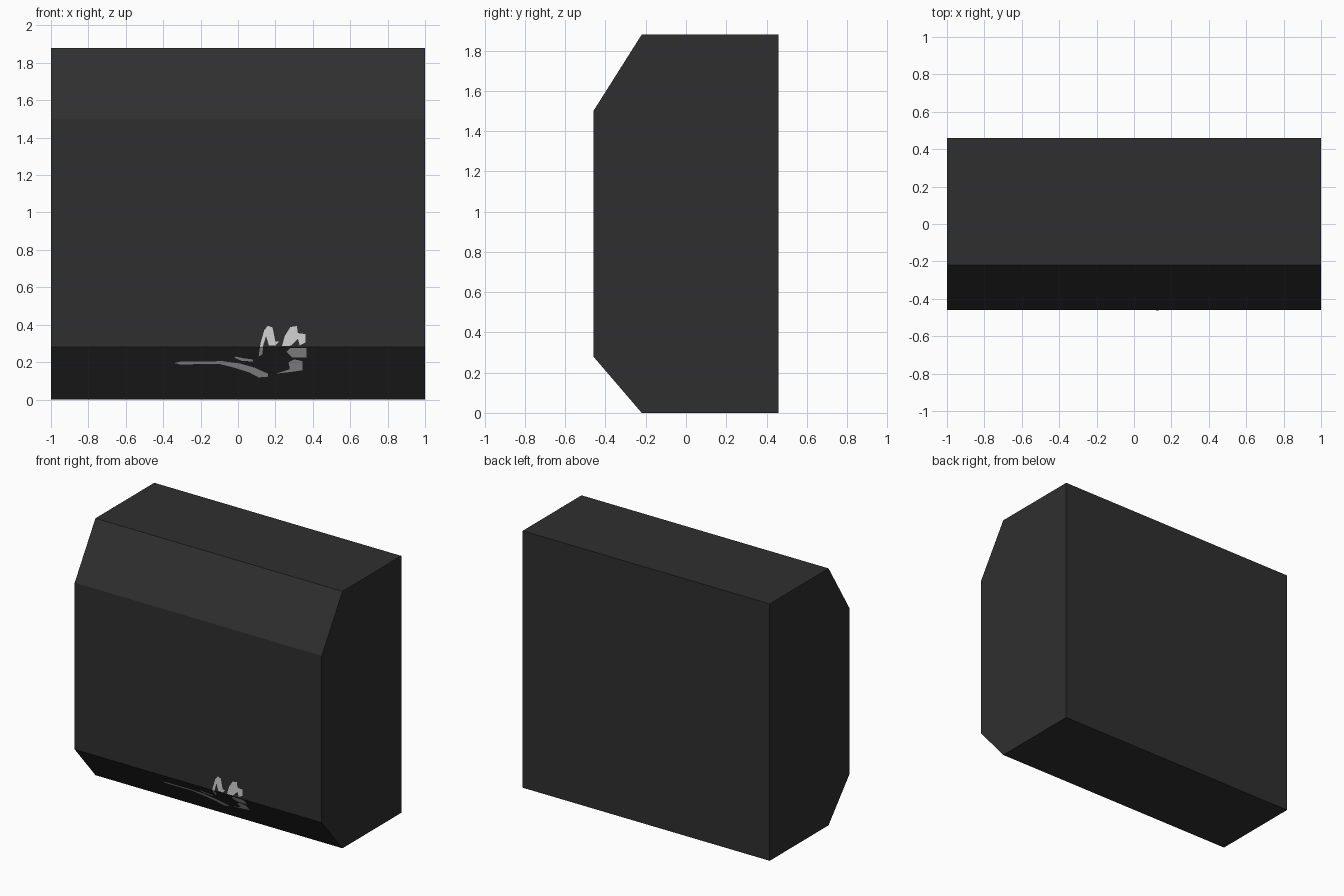
import bpy, bmesh

if "Cube" in bpy.data.objects:
    bpy.data.objects.remove(bpy.data.objects["Cube"])


def material(name, rgb):
    m = bpy.data.materials.new(name)
    m.diffuse_color = (*rgb, 1)
    m.use_nodes = True
    m.node_tree.nodes["Principled BSDF"].inputs["Base Color"].default_value = m.diffuse_color
    return m


def finish(bm, name, mat):
    mesh = bpy.data.meshes.new(name)
    bm.to_mesh(mesh)
    bm.free()
    mesh.materials.append(mat)
    obj = bpy.data.objects.new(name, mesh)
    bpy.context.collection.objects.link(obj)
    return obj


charcoal = material("charcoal", (0.028, 0.028, 0.028))
pale_grey = material("pale_grey", (0.65, 0.65, 0.65))

FRONT, FOLD, CUT = -0.46, 0.28, 0.24

# Body: side profile (y, z) with two sloped front edges, extruded along x
profile = [(-0.22, 0), (FRONT, FOLD), (FRONT, 1.50), (-0.22, 1.88), (0.46, 1.88), (0.46, 0)]
bm = bmesh.new()
side = bm.faces.new([bm.verts.new((-1, y, z)) for y, z in profile])
ext = bmesh.ops.extrude_face_region(bm, geom=[side])
bmesh.ops.translate(bm, vec=(2, 0, 0),
                    verts=[v for v in ext["geom"] if isinstance(v, bmesh.types.BMVert)])
bmesh.ops.recalc_face_normals(bm, faces=bm.faces)
finish(bm, "body", charcoal)


def paint_patch(name, outline):
    """Thin paint patch outlined in (x, z), folded over the lower front edge."""
    bm = bmesh.new()
    face = bm.faces.new([bm.verts.new((x, 0, z)) for x, z in outline])
    bmesh.ops.triangulate(bm, faces=[face])
    bmesh.ops.bisect_plane(bm, geom=bm.verts[:] + bm.edges[:] + bm.faces[:],
                           plane_co=(0, 0, FOLD), plane_no=(0, 0, 1))
    for v in bm.verts:
        v.co.y = FRONT - 0.003 + max(0, FOLD - v.co.z) * CUT / FOLD
    bm.normal_update()
    for f in bm.faces:
        if f.normal.y > 0:
            f.normal_flip()
    finish(bm, name, pale_grey)


# Irregular paint splashes on the lower front
paint_patch("long_streak", [
    (-0.34, 0.195), (-0.31, 0.188), (-0.10, 0.190), (-0.02, 0.170), (0.06, 0.145),
    (0.11, 0.118), (0.16, 0.122), (0.16, 0.138), (0.09, 0.170), (0.01, 0.193),
    (-0.08, 0.205), (-0.31, 0.203)])
paint_patch("small_streak", [
    (-0.02, 0.223), (0.02, 0.207), (0.08, 0.203), (0.08, 0.214), (0.02, 0.222), (-0.01, 0.230)])
paint_patch("arched_splash", [
    (0.11, 0.23), (0.13, 0.24), (0.135, 0.29), (0.15, 0.34), (0.165, 0.36), (0.165, 0.29),
    (0.20, 0.288), (0.22, 0.31), (0.20, 0.31), (0.182, 0.33), (0.185, 0.385),
    (0.16, 0.395), (0.14, 0.37), (0.12, 0.30)])
paint_patch("upper_splash", [
    (0.235, 0.285), (0.285, 0.288), (0.32, 0.325), (0.33, 0.29), (0.36, 0.305),
    (0.36, 0.35), (0.32, 0.355), (0.315, 0.393), (0.28, 0.388), (0.25, 0.34)])
paint_patch("middle_splash", [
    (0.26, 0.255), (0.29, 0.225), (0.365, 0.225), (0.365, 0.275), (0.28, 0.275)])
paint_patch("lower_splash", [
    (0.20, 0.138), (0.28, 0.147), (0.345, 0.156), (0.345, 0.205), (0.30, 0.215),
    (0.27, 0.20), (0.31, 0.175), (0.25, 0.153)])
